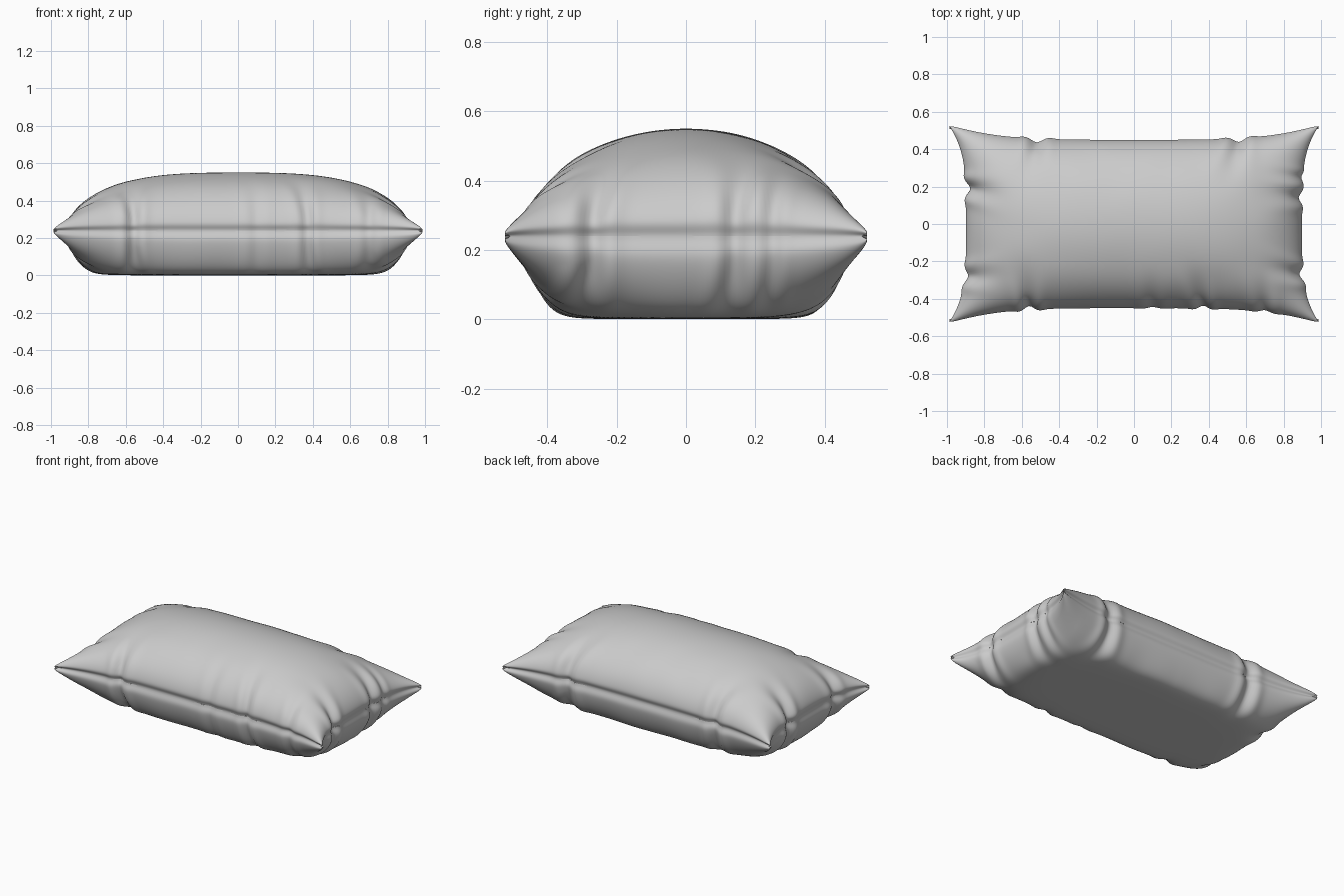
import bpy, bmesh, math, random
from mathutils import Vector, noise

if "Cube" in bpy.data.objects:
    bpy.data.objects.remove(bpy.data.objects["Cube"])

random.seed(4)
NU, NV = 180, 120
SEAM_Z = 0.24

# Folds running inward from the seam: (runs along, edge sign, position, width, depth)
folds = [("x", -1, -0.56, 0.030, 1.0), ("x", -1, 0.37, 0.028, 0.8), ("x", -1, 0.10, 0.03, 0.35),
         ("x", 1, -0.52, 0.035, 1.0), ("x", 1, 0.56, 0.035, 1.0), ("x", -1, 0.70, 0.03, 0.5),
         ("y", 1, -0.27, 0.030, 1.0), ("y", 1, 0.14, 0.028, 0.9), ("y", 1, 0.25, 0.02, 0.4),
         ("y", -1, 0.19, 0.032, 1.2), ("y", -1, -0.28, 0.032, 0.9)]
folds = [f + (random.uniform(-0.25, 0.25),) for f in folds]


def spaced(i, n):
    """Grid parameter, denser toward the seam."""
    return math.sin(math.pi / 2 * (2 * i / n - 1))


def fold_amount(x, y, side):
    """Inward pull in x and y plus loss of loft caused by the folds."""
    px = py = ph = 0.0
    for axis, sign, pos, width, depth, lean in folds:
        along, depth_in = (x, 0.45 - sign * y) if axis == "x" else (y, 0.90 - sign * x)
        depth_in = max(depth_in, 0)
        w = width * (1 + 2.5 * depth_in)
        t = (along - pos - lean * side * depth_in) / w
        crease = depth * (math.exp(-t * t) - 0.35 * math.exp(-((abs(t) - 1.9) ** 2)))
        ph += crease * math.exp(-(depth_in / 0.13) ** 2)
        pull = 0.02 * crease * math.exp(-(depth_in / 0.06) ** 2)
        if axis == "x":
            py -= sign * pull
        else:
            px -= sign * pull
    return px, py, ph


def cushion_point(u, v, side):
    au, av = abs(u), abs(v)
    # Outline with flared, slightly rounded corners
    tip = 0.02 * (au * av) ** 30
    x = u * (0.905 + 0.105 * av ** 4 - tip)
    y = v * (0.455 + 0.088 * au ** 4 - tip)
    # Narrow groove along the seam
    y -= math.copysign(0.016 * math.exp(-(1 - av) / 0.003), v)
    x -= math.copysign(0.016 * math.exp(-(1 - au) / 0.003), u)
    # Plump top, flattened base
    loft = math.sqrt(max(0, 1 - au ** 3)) * math.sqrt(max(0, 1 - av ** 2))
    px, py, ph = fold_amount(x, y, side)
    n = noise.noise(Vector((x * 5, y * 5, side * 3)))
    edge = 4 * loft * max(0, 1 - loft)
    h = loft * (1 - 0.13 * ph) + 0.02 * n * edge
    if side > 0:
        z = SEAM_Z + 0.31 * h
    else:
        d = 0.40 * h
        z = SEAM_Z - d / (1 + (d / 0.24) ** 9) ** (1 / 9)
    return x + px, y + py, max(z, 0)


# Cushion: upper and lower fabric panels welded at the seam
bm = bmesh.new()
for side in (1, -1):
    rows = [[bm.verts.new(cushion_point(spaced(i, NU), spaced(j, NV), side))
             for i in range(NU + 1)] for j in range(NV + 1)]
    for j in range(NV):
        for i in range(NU):
            quad = [rows[j][i], rows[j][i + 1], rows[j + 1][i + 1], rows[j + 1][i]]
            bm.faces.new(quad if side > 0 else quad[::-1])
rim = [v for v in bm.verts if v.is_boundary]
bmesh.ops.remove_doubles(bm, verts=rim, dist=0.00002)
bmesh.ops.recalc_face_normals(bm, faces=bm.faces)
for f in bm.faces:
    f.smooth = True

mesh = bpy.data.meshes.new("cushion")
bm.to_mesh(mesh)
bm.free()
cushion = bpy.data.objects.new("cushion", mesh)
bpy.context.collection.objects.link(cushion)
